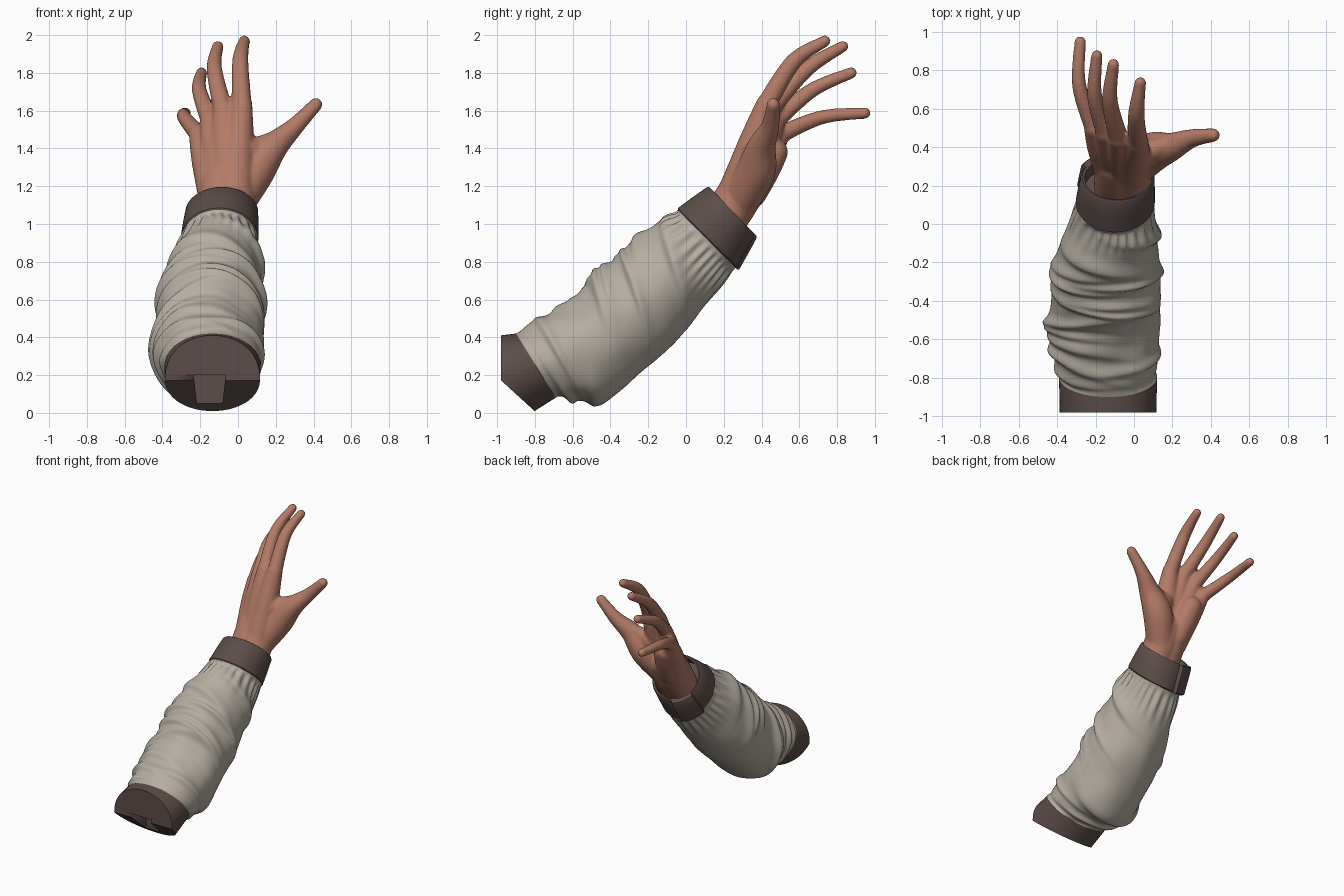
import bpy, bmesh, math, random
from mathutils import Vector, noise

if "Cube" in bpy.data.objects:
    bpy.data.objects.remove(bpy.data.objects["Cube"])

random.seed(4)


def material(name, rgb):
    m = bpy.data.materials.new(name)
    m.diffuse_color = (*rgb, 1)
    m.use_nodes = True
    m.node_tree.nodes["Principled BSDF"].inputs["Base Color"].default_value = m.diffuse_color
    return m


SKIN = material("warm skin", (0.45, 0.195, 0.135))
CLOTH = material("pale cloth", (0.46, 0.42, 0.36))
DARK = material("dark brown trim", (0.105, 0.074, 0.067))


def add_object(name, bm, mat, angle=40):
    bmesh.ops.recalc_face_normals(bm, faces=bm.faces)
    me = bpy.data.meshes.new(name)
    bm.to_mesh(me)
    bm.free()
    me.materials.append(mat)
    ob = bpy.data.objects.new(name, me)
    bpy.context.collection.objects.link(ob)
    bpy.ops.object.select_all(action='DESELECT')
    ob.select_set(True)
    bpy.context.view_layer.objects.active = ob
    bpy.ops.object.shade_smooth_by_angle(angle=math.radians(angle))
    return ob


def spline(pts, t):
    """Catmull-Rom through tuples, t in 0..1"""
    f = t * (len(pts) - 1)
    i = min(int(f), len(pts) - 2)
    f -= i
    a, b, c, d = (pts[max(0, min(len(pts) - 1, i + k))] for k in (-1, 0, 1, 2))
    return [0.5 * (2 * q + (r - p) * f + (2 * p - 5 * q + 4 * r - s) * f * f
                   + (3 * q - p - 3 * r + s) * f ** 3) for p, q, r, s in zip(a, b, c, d)]


def loft(rings, segs, bump=None):
    """Closed tube; ring = top y,z, bottom y,z, centre x, half width. Angle 0 is the top."""
    bm = bmesh.new()
    loops = []
    for i, (ty, tz, by, bz, cx, hw) in enumerate(rings):
        c = Vector((cx, (ty + by) / 2, (tz + bz) / 2))
        up = Vector((0, (ty - by) / 2, (tz - bz) / 2))
        loop = []
        for k in range(segs):
            a = 2 * math.pi * k / segs
            o = up * math.cos(a) + Vector((hw * math.sin(a), 0, 0))
            if bump:
                o += o.normalized() * bump(i / (len(rings) - 1), a)
            loop.append(bm.verts.new(c + o))
        loops.append(loop)
    for p, q in zip(loops, loops[1:]):
        for k in range(segs):
            n = (k + 1) % segs
            bm.faces.new((p[k], p[n], q[n], q[k]))
    bm.faces.new(loops[0])
    bm.faces.new(loops[-1][::-1])
    return bm


def wrap(a):
    return (a + math.pi) % (2 * math.pi) - math.pi


# --- wrinkled sleeve -------------------------------------------------------
START = (-.90, .42, -.69, .08, -.135, .255)
CUFF_LOW = (-.045, 1.075, .262, .768, -.098, .2)
CUFF_HIGH = (.12, 1.2, .365, .945, -.085, .19)
SLEEVE = [START, (-.75, .52, -.58, .065, -.145, .28), (-.59, .62, -.44, .06, -.15, .29),
          (-.46, .76, -.25, .19, -.15, .29), (-.33, .86, -.08, .34, -.145, .282),
          (-.18, .99, .09, .55, -.12, .245), CUFF_LOW]
# folds: position, angle, slant, bend, height, width
folds = [(.07 + .058 * i + random.uniform(-.02, .02), random.uniform(-1.5, 1.5),
          random.uniform(-.05, .05), random.uniform(-.02, .03),
          random.uniform(.016, .032), random.uniform(.02, .034)) for i in range(14)]
folds += [(.12, math.pi, .03, 0, .03, .03), (.28, math.pi, -.03, 0, .025, .05)]


def wrinkles(u, a):
    d = -.008
    for u0, a0, slant, bend, h, w in folds:
        da = wrap(a - a0)
        x = u - u0 - slant * da + bend * da * da
        x /= w * (1.5 if x > 0 else .7)          # steep on one side
        d += h * math.exp(-x * x - (da / 1.1) ** 2)
    d += .012 * noise.noise(Vector((math.sin(a) * 1.6, math.cos(a) * 1.6, u * 7)))
    pleat = math.exp(-((u - .93) / .06) ** 2)    # gathers by the cuff
    d += .009 * pleat * math.sin(24 * a + 2 * math.sin(3 * a))
    return d * min(1, u / .04) * min(1, (1 - u) / .04)


rings = [spline(SLEEVE, i / 110) for i in range(111)]
add_object("sleeve", loft(rings, 120, wrinkles), CLOTH, 80)

# --- dark upper end, cut off by two planes, with a square socket ------------
bm = loft([(-1.15, .39, -.945, -.08, -.135, .25), START], 72)
for co, no in (((0, -.98, 0), (0, -1, 0)), ((0, -.8, .008), (0, -.16, -.175))):
    cut = bmesh.ops.bisect_plane(bm, geom=bm.verts[:] + bm.edges[:] + bm.faces[:],
                                 plane_co=co, plane_no=no, clear_outer=True)
    edges = [e for e in cut["geom_cut"] if isinstance(e, bmesh.types.BMEdge)]
    bmesh.ops.holes_fill(bm, edges=edges, sides=0)
end = add_object("sleeve_end", bm, DARK, 30)

bm = bmesh.new()
bmesh.ops.create_cube(bm, size=1)
for v in bm.verts:
    taper = .8 if v.co.z < 0 else 1
    v.co = Vector((-.15 + v.co.x * .17 * taper, -.92 + v.co.y * .2, .125 + v.co.z * .15))
cutter = add_object("socket_cutter", bm, DARK)
cutter.hide_render = True
cutter.hide_set(True)
mod = end.modifiers.new("socket", 'BOOLEAN')
mod.operation = 'DIFFERENCE'
mod.object = cutter


# --- open cuff with an overlapping tab --------------------------------------
def cuff_ring(t, s):
    ty, tz, by, bz, cx, hw = (p + (q - p) * t for p, q in zip(CUFF_LOW, CUFF_HIGH))
    my, mz = (ty + by) / 2, (tz + bz) / 2
    return (my + (ty - my) * s, mz + (tz - mz) * s, my + (by - my) * s,
            mz + (bz - mz) * s, cx, hw * s)


def tab(u, a):
    return .024 if math.pi + .25 < a < math.pi + 1.05 and .1 < u < .75 else 0


profile = [(0, .9), (0, .99), (.04, 1.03), (.5, 1.025), (.94, 1.01), (1, .97),
           (.98, .9), (.9, .88), (.5, .86)]
add_object("cuff", loft([cuff_ring(*p) for p in profile], 96, tab), DARK, 40)

# --- hand: tapered chains of balls fused into one skin -----------------------
hand_bm = bmesh.new()


def chain(points, radii):
    steps = 14 * max(len(points) - 1, 2)
    for i in range(steps + 1):
        r = spline([(q,) for q in radii], i / steps)[0]
        ball = bmesh.ops.create_icosphere(hand_bm, subdivisions=3, radius=r)
        bmesh.ops.translate(hand_bm, verts=ball["verts"], vec=spline(points, i / steps))


# flattened wrist
for x in (-.088, -.027):
    chain([(x, .12, .9), (x, .25, 1.1), (x, .32, 1.22)], [.115, .122, .115])
# index, middle, ring, little: knuckle, middle joint, tip; each with its palm ray
FINGERS = [((.02, .425, 1.63), (.012, .57, 1.86), (.033, .735, 1.968)),
           ((-.08, .445, 1.61), (-.125, .64, 1.82), (-.107, .83, 1.94)),
           ((-.15, .475, 1.55), (-.205, .67, 1.71), (-.193, .875, 1.80)),
           ((-.21, .50, 1.475), (-.285, .72, 1.565), (-.28, .947, 1.587))]
for i, joints in enumerate(FINGERS):
    chain(joints, [.054 - .002 * i, .044 - .002 * i, .031])
    chain([(-.02 - .027 * i, .26 + .007 * i, 1.13), joints[0]], [.108, .086, .057 - .002 * i])
# heel of the palm, thumb web, thumb
chain([(-.10, .34, 1.17), (-.14, .46, 1.38)], [.09, .09, .08])
chain([(.05, .37, 1.38), (.17, .41, 1.44)], [.08, .055, .045])
chain([(0, .29, 1.13), (.09, .37, 1.28), (.19, .40, 1.41), (.30, .445, 1.515),
       (.412, .462, 1.632)], [.10, .105, .075, .049, .036])
hand = add_object("hand", hand_bm, SKIN, 180)
mod = hand.modifiers.new("fuse", 'REMESH')
mod.mode = 'VOXEL'
mod.voxel_size = .009
mod.use_smooth_shade = True
mod = hand.modifiers.new("soften", 'SMOOTH')
mod.factor = .5
mod.iterations = 10
